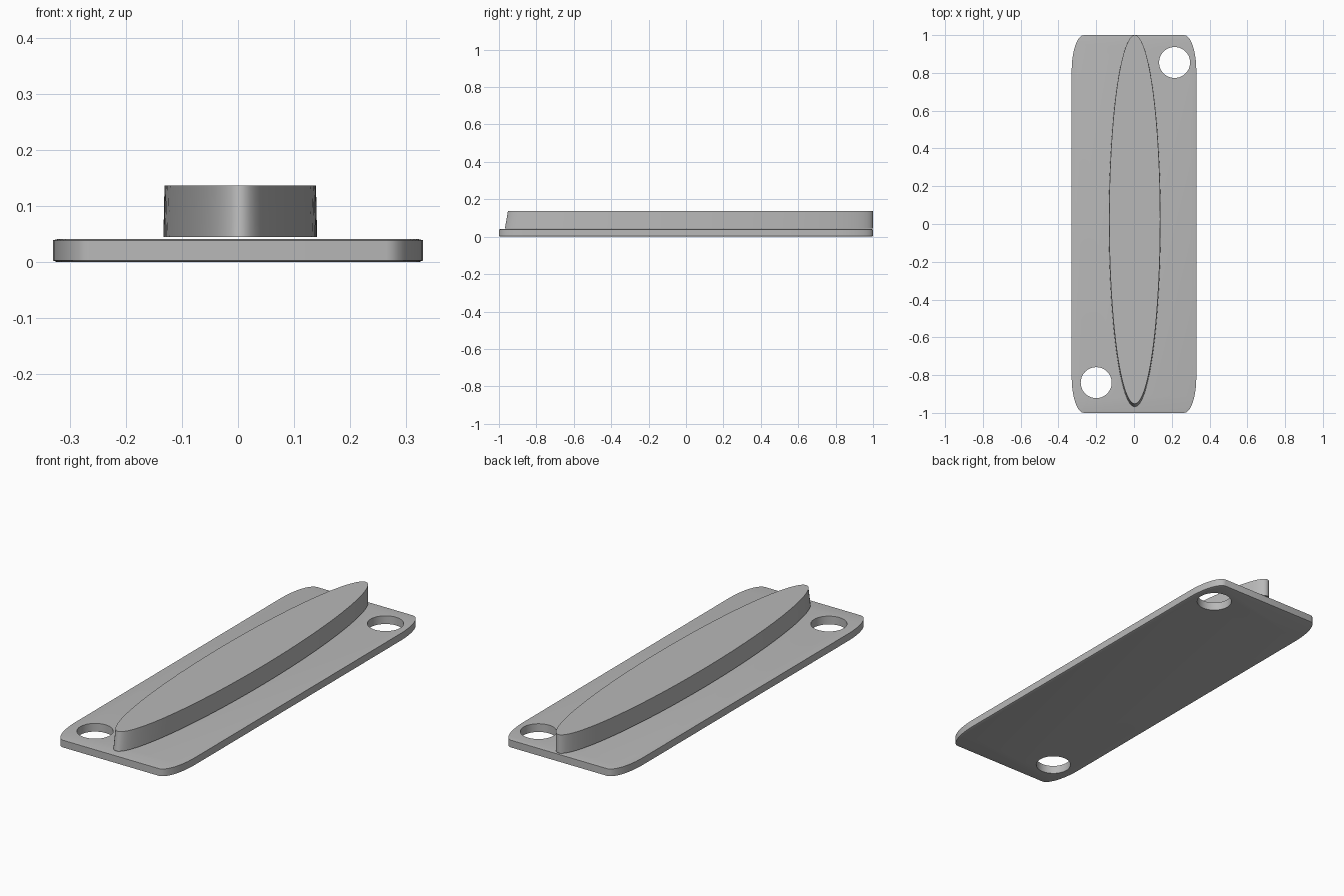
import bpy, bmesh, math

if "Cube" in bpy.data.objects:
    bpy.data.objects.remove(bpy.data.objects["Cube"], do_unlink=True)

# Single grey finish
GREY = (0.48, 0.48, 0.48, 1)
grey = bpy.data.materials.new("plain grey")
grey.use_nodes = True
grey.diffuse_color = GREY
grey.node_tree.nodes["Principled BSDF"].inputs["Base Color"].default_value = GREY


def ellipse(cx, cy, rx, ry, n=96, start=0, sweep=2 * math.pi):
    return [(cx + rx * math.cos(start + sweep * i / n),
             cy + ry * math.sin(start + sweep * i / n)) for i in range(n)]


def rounded_outline(hx, hy, rx, ry, n=10):
    pts = []
    for k, (sx, sy) in enumerate([(1, 1), (-1, 1), (-1, -1), (1, -1)]):
        for i in range(n + 1):
            a = math.pi / 2 * (k + i / n)
            pts.append((sx * (hx - rx) + rx * math.cos(a),
                        sy * (hy - ry) + ry * math.sin(a)))
    return pts


def loft(name, sections):
    """Solid through stacked (outline, height) sections."""
    bm = bmesh.new()
    rings = [[bm.verts.new((x, y, z)) for x, y in pts] for pts, z in sections]
    n = len(rings[0])
    for low, high in zip(rings, rings[1:]):
        for i in range(n):
            j = (i + 1) % n
            bm.faces.new((low[i], low[j], high[j], high[i]))
    bm.faces.new(rings[0][::-1])
    bm.faces.new(rings[-1])
    bmesh.ops.recalc_face_normals(bm, faces=bm.faces)
    mesh = bpy.data.meshes.new(name)
    bm.to_mesh(mesh)
    bm.free()
    mesh.materials.append(grey)
    obj = bpy.data.objects.new(name, mesh)
    bpy.context.collection.objects.link(obj)
    return obj


def smooth(obj):
    bpy.ops.object.select_all(action='DESELECT')
    obj.select_set(True)
    bpy.context.view_layer.objects.active = obj
    bpy.ops.object.shade_smooth_by_angle(angle=math.radians(30))


# Base plate with softened rims
outer = rounded_outline(0.33, 1.0, 0.065, 0.19)
inner = rounded_outline(0.322, 0.99, 0.06, 0.185)
plate = loft("base_plate", [(inner, 0), (outer, 0.003), (outer, 0.039), (inner, 0.041)])

# Two mounting holes in opposite corners
for i, (x, y) in enumerate([(0.215, 0.855), (-0.2, -0.84)]):
    cutter = loft(f"hole_cutter_{i + 1}",
                  [(ellipse(x, y, 0.082, 0.082, 64), z) for z in (-0.1, 0.2)])
    mod = plate.modifiers.new("mounting hole", 'BOOLEAN')
    mod.object = cutter
    mod.solver = 'EXACT'
    bpy.context.view_layer.objects.active = plate
    bpy.ops.object.modifier_apply(modifier=mod.name)
    cutter.hide_render = True
    bpy.data.objects.remove(cutter, do_unlink=True)
smooth(plate)

# Long raised oval, its front end leaning back slightly
oval = loft("raised_oval", [(ellipse(0.004, 0.016, 0.137, 0.984), 0.045),
                            (ellipse(0.004, 0.024, 0.135, 0.976), 0.137)])
smooth(oval)
